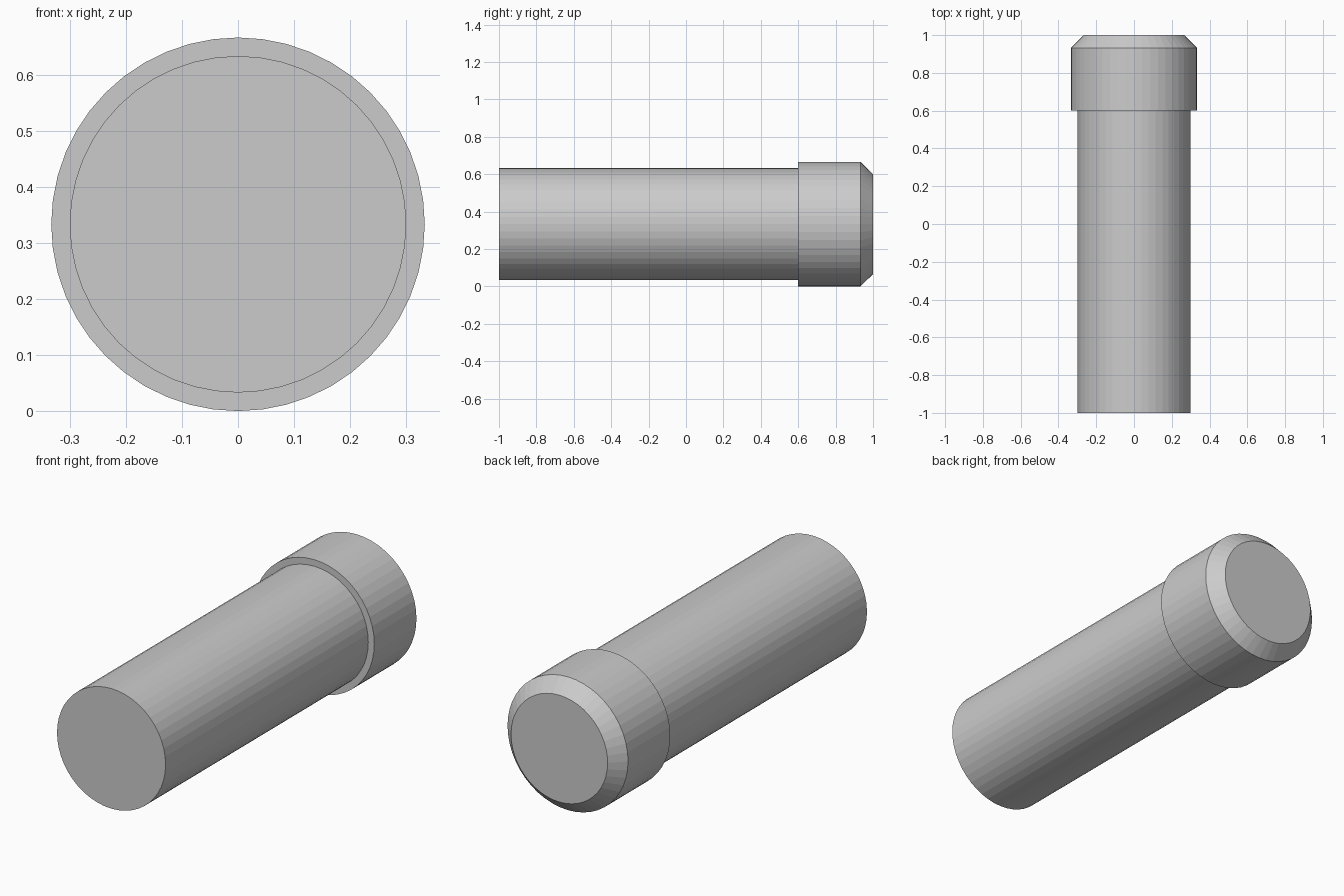
import bpy
import bmesh
import math

SIDES = 48
AXIS_Z = 0.333

cube = bpy.data.objects.get("Cube")
if cube:
    bpy.data.objects.remove(cube, do_unlink=True)

grey = bpy.data.materials.new("plain grey")
grey.use_nodes = True
colour = (0.6, 0.6, 0.6, 1)
grey.diffuse_color = colour
grey.node_tree.nodes["Principled BSDF"].inputs["Base Color"].default_value = colour


def turned_part(name, profile):
    """Closed, flat-shaded solid turned about the y axis from (y, radius) pairs."""
    bm = bmesh.new()
    rings = []
    for y, radius in profile:
        angles = [2 * math.pi * i / SIDES for i in range(SIDES)]
        rings.append([bm.verts.new((radius * math.sin(a), y, AXIS_Z + radius * math.cos(a)))
                      for a in angles])
    for near, far in zip(rings, rings[1:]):
        for i in range(SIDES):
            j = (i + 1) % SIDES
            bm.faces.new((near[i], near[j], far[j], far[i]))
    bm.faces.new(rings[0])
    bm.faces.new(rings[-1])
    bmesh.ops.recalc_face_normals(bm, faces=bm.faces)
    mesh = bpy.data.meshes.new(name)
    bm.to_mesh(mesh)
    bm.free()
    mesh.materials.append(grey)
    part = bpy.data.objects.new(name, mesh)
    bpy.context.collection.objects.link(part)


# Long plain shaft, ending at the back of the head's shoulder
turned_part("shaft", [(-1, 0.3), (0.61, 0.3)])

# Wider head with a chamfered back edge
turned_part("head", [(0.6, 0.333), (0.933, 0.333), (1, 0.267)])
